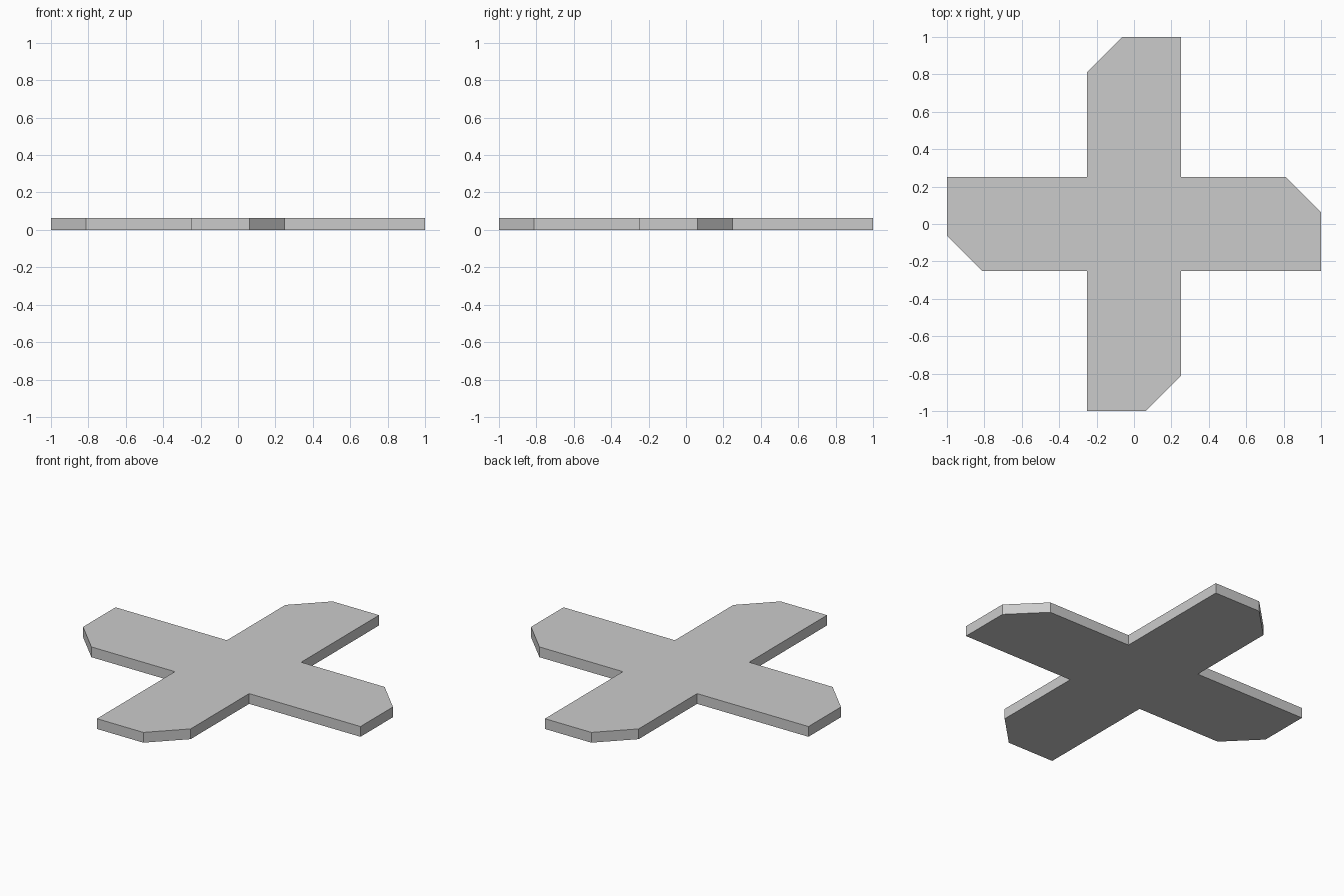
import bpy, bmesh
from mathutils import Matrix, Vector
from math import radians

if "Cube" in bpy.data.objects:
    bpy.data.objects.remove(bpy.data.objects["Cube"])

HALF_WIDTH, REACH, CUT, THICK = 0.25, 1.0, 0.1875, 0.0625

# Outline of the arm pointing to +y, counter-clockwise, from its right inner corner
arm = [
    (HALF_WIDTH, HALF_WIDTH),
    (HALF_WIDTH, REACH),
    (-HALF_WIDTH + CUT, REACH),
    (-HALF_WIDTH, REACH - CUT),
]

# Repeat the arm four times around the centre
outline = []
for i in range(4):
    turn = Matrix.Rotation(radians(90 * i), 3, 'Z')
    outline += [turn @ Vector((x, y, 0)) for x, y in arm]

# Flat cross plate, extruded upwards from z = 0
bm = bmesh.new()
base = bm.faces.new([bm.verts.new(p) for p in outline])
top = bmesh.ops.extrude_face_region(bm, geom=[base], use_keep_orig=True)
top_verts = [g for g in top["geom"] if isinstance(g, bmesh.types.BMVert)]
bmesh.ops.translate(bm, verts=top_verts, vec=(0, 0, THICK))
bmesh.ops.recalc_face_normals(bm, faces=bm.faces)

mesh = bpy.data.meshes.new("cross_plate")
bm.to_mesh(mesh)
bm.free()
plate = bpy.data.objects.new("cross_plate", mesh)
bpy.context.collection.objects.link(plate)
